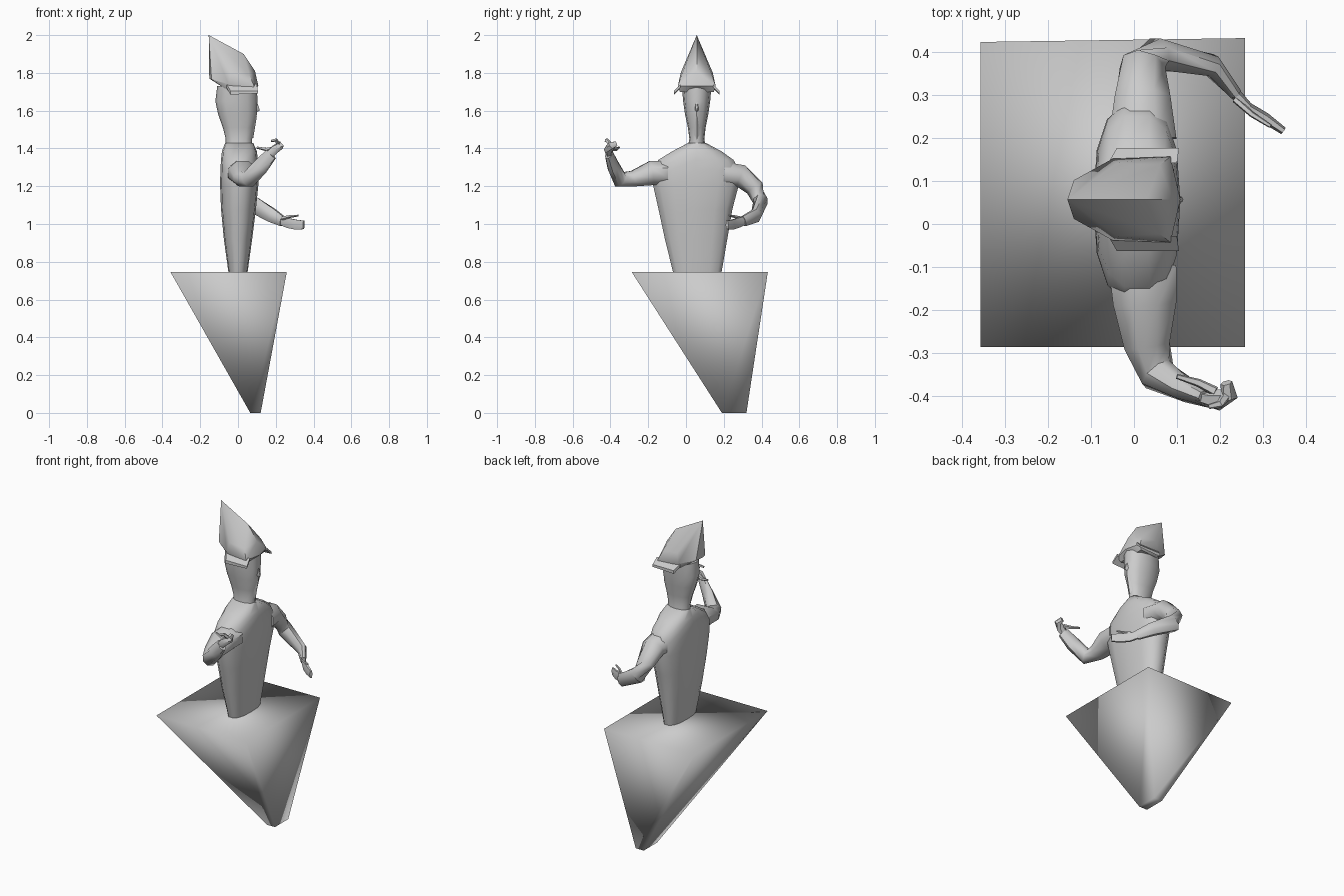
import bpy, bmesh, math
from mathutils import Vector

CY = 0.057  # centre plane of the figure, which looks towards +x


def finish(bm, name, angle=40):
    bmesh.ops.recalc_face_normals(bm, faces=bm.faces)
    me = bpy.data.meshes.new(name)
    bm.to_mesh(me)
    bm.free()
    ob = bpy.data.objects.new(name, me)
    bpy.context.collection.objects.link(ob)
    bpy.ops.object.select_all(action='DESELECT')
    ob.select_set(True)
    bpy.context.view_layer.objects.active = ob
    if angle is None:
        bpy.ops.object.shade_smooth()
    else:
        bpy.ops.object.shade_smooth_by_angle(angle=math.radians(angle))
    return ob


def loft(name, rings, angle=40):
    """Skin a list of equally long point rings and cap both ends."""
    bm = bmesh.new()
    vs = [[bm.verts.new(p) for p in r] for r in rings]
    n = len(vs[0])
    for a, b in zip(vs, vs[1:]):
        for i in range(n):
            j = (i + 1) % n
            bm.faces.new((a[i], a[j], b[j], b[i]))
    bm.faces.new(vs[0])
    bm.faces.new(vs[-1])
    return finish(bm, name, angle)


def oval(z, x0, x1, y0, y1, n=12, p=0.85):
    """Horizontal superellipse ring filling the given box."""
    pts = []
    for i in range(n):
        c, s = math.cos(math.tau * i / n), math.sin(math.tau * i / n)
        c, s = (math.copysign(abs(k) ** p, k) for k in (c, s))
        pts.append(((x0 + x1) / 2 + c * (x1 - x0) / 2, (y0 + y1) / 2 + s * (y1 - y0) / 2, z))
    return pts


def tube(name, path, n=8, angle=50):
    """Limb along (x, y, z, upright radius, sideways radius) points."""
    pts = [Vector(q[:3]) for q in path]
    rings = []
    for i, q in enumerate(path):
        t = (pts[min(i + 1, len(pts) - 1)] - pts[max(i - 1, 0)]).normalized()
        up = Vector((0, 0, 1))
        u = (up - t * up.dot(t)).normalized()
        v = t.cross(u)
        rings.append([pts[i] + u * q[3] * math.cos(math.tau * (k + .5) / n)
                      + v * q[4] * math.sin(math.tau * (k + .5) / n) for k in range(n)])
    return loft(name, rings, angle)


def hull(name, half, angle=35):
    """Convex shape from half its points (x, offset, z), mirrored about the centre plane."""
    bm = bmesh.new()
    for x, d, z in half:
        for s in ((1, -1) if d else (1,)):
            bm.verts.new((x, CY + s * d, z))
    res = bmesh.ops.convex_hull(bm, input=bm.verts)
    bmesh.ops.delete(bm, geom=[v for v in res['geom_interior'] if isinstance(v, bmesh.types.BMVert)], context='VERTS')
    return finish(bm, name, angle)


# pedestal: skewed inverted pyramid, softly shaded
loft("pedestal", [
    [(.065, .19, 0), (.12, .19, 0), (.12, .32, 0), (.065, .32, 0)],
    [(-.357, -.287, .745), (.258, -.287, .745), (.258, .433, .745), (-.357, .424, .745)]], None)

# torso up to the collar
loft("torso", [oval(*r, n=14, p=.8) for r in [
    (.74, -.05, .05, -.07, .19),
    (.92, -.075, .075, -.115, .222),
    (1.08, -.09, .095, -.15, .25),
    (1.21, -.095, .108, -.18, .285),
    (1.29, -.093, .108, -.185, .285),
    (1.34, -.09, .105, -.15, .255),
    (1.385, -.085, .10, -.075, .19),
    (1.43, -.068, .08, .012, .105)]], 50)

# head with neck
loft("head", [oval(*r, p=.9) for r in [
    (1.39, -.065, .075, .005, .108),
    (1.45, -.065, .075, .018, .097),
    (1.51, -.08, .085, .01, .104),
    (1.58, -.105, .1, -.005, .118),
    (1.65, -.12, .103, -.015, .128),
    (1.73, -.11, .1, -.022, .135)]])

# nose, chin ridge
hull("nose", [(.085, 0, 1.69), (.112, .006, 1.615), (.115, 0, 1.6), (.08, .016, 1.6), (.085, 0, 1.585)])
hull("chin", [(.08, .02, 1.57), (.1, 0, 1.57), (.08, 0, 1.45), (.09, 0, 1.52), (.07, .02, 1.48)])

# pointed hat with flared side brims
hull("hat", [(-.155, 0, 2), (.03, 0, 1.9), (.09, 0, 1.81), (.108, 0, 1.73), (-.152, 0, 1.77),
             (-.14, .045, 1.765), (-.05, .095, 1.74), (-.04, .085, 1.8), (.06, .08, 1.79),
             (.085, .1, 1.73), (-.05, .07, 1.705), (.07, .09, 1.7)])
for side, label in ((1, "left"), (-1, "right")):
    ring = lambda d, z, x0, x1: [(x0, CY + side * d, z), (x1, CY + side * d, z + .006),
                                 (x1, CY + side * d, z + .02), (x0, CY + side * d, z + .02)]
    loft("hat_brim_" + label, [ring(.085, 1.72, -.06, .1), ring(.12, 1.685, -.04, .105)])

# raised arm
tube("raised_arm", [
    (.02, -.10, 1.27, .07, .085), (.025, -.18, 1.27, .07, .08), (.03, -.28, 1.24, .045, .058),
    (.055, -.35, 1.235, .045, .045), (.12, -.385, 1.305, .045, .03), (.175, -.408, 1.37, .035, .02)])
tube("raised_hand", [
    (.16, -.405, 1.36, .025, .016), (.195, -.41, 1.395, .025, .025), (.222, -.395, 1.415, .022, .022),
    (.215, -.37, 1.425, .015, .014)], 6)

# lowered arm
tube("lowered_arm", [
    (.02, .2, 1.26, .075, .085), (.02, .29, 1.255, .065, .07), (.02, .365, 1.19, .05, .055),
    (.05, .395, 1.12, .05, .04), (.18, .37, 1.045, .04, .027), (.235, .305, 1.015, .03, .016)])
tube("lowered_hand", [
    (.225, .315, 1.02, .025, .014), (.265, .272, 1.005, .03, .012), (.305, .247, .997, .03, .013),
    (.348, .217, .995, .026, .009)], 6)

# fingers
for name, path in {
    "raised_thumb": [(.19, -.39, 1.40, .012, .012), (.15, -.37, 1.395, .01, .01), (.1, -.355, 1.405, .006, .006)],
    "raised_forefinger": [(.215, -.4, 1.42, .012, .012), (.2, -.42, 1.445, .01, .01), (.175, -.425, 1.44, .006, .006)],
    "lowered_thumb": [(.235, .29, 1.03, .012, .008), (.275, .255, 1.04, .008, .007), (.318, .228, 1.045, .005, .005)],
}.items():
    tube(name, path, 5)
